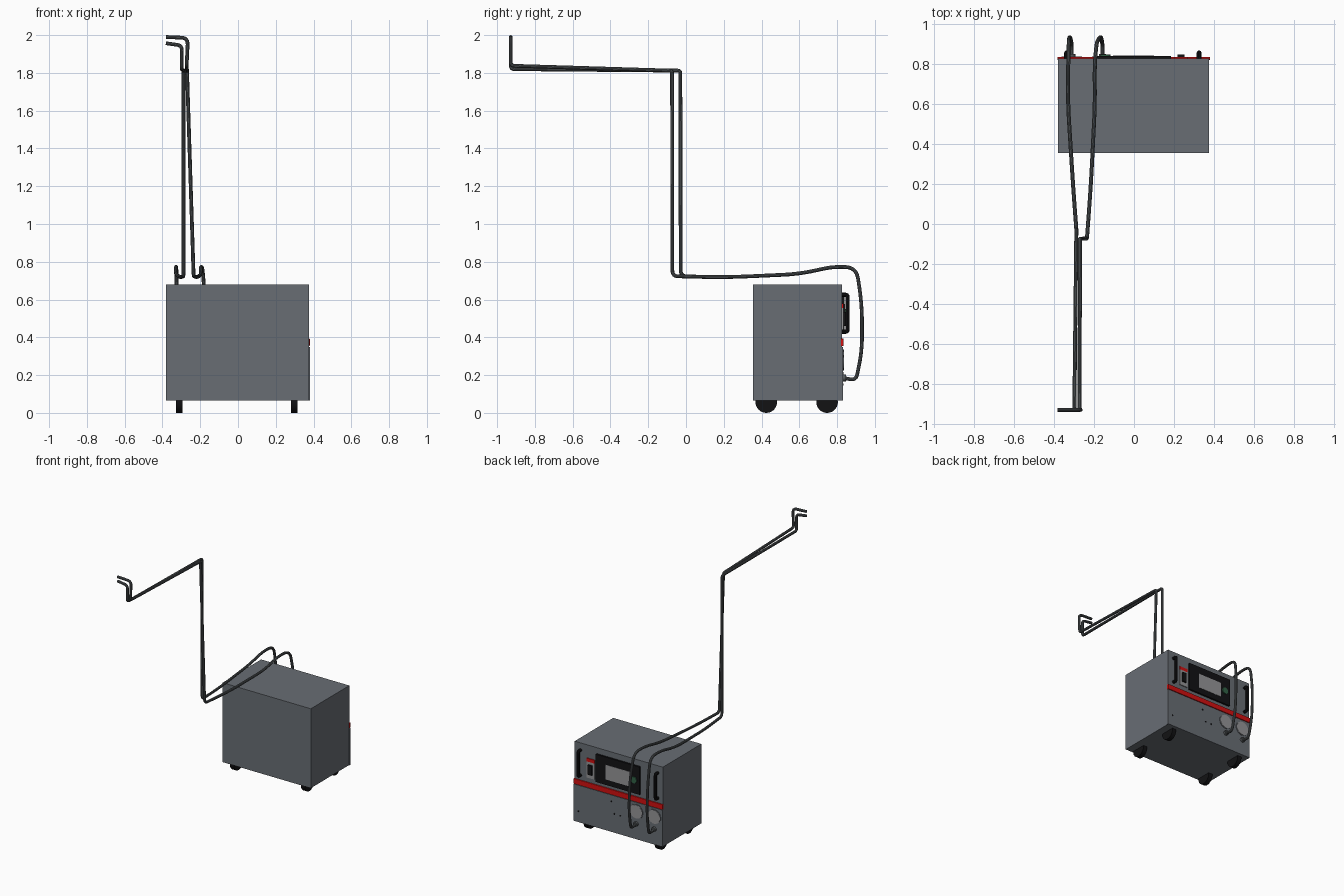
import bpy, math
from mathutils import Vector

if "Cube" in bpy.data.objects:
    bpy.data.objects.remove(bpy.data.objects["Cube"])


def mat(name, rgb):
    m = bpy.data.materials.new(name)
    m.diffuse_color = (*rgb, 1)
    m.use_nodes = True
    m.node_tree.nodes["Principled BSDF"].inputs["Base Color"].default_value = m.diffuse_color
    return m


GREY = mat("cabinet_grey", (0.14, 0.155, 0.175))
BLACK = mat("black", (0.006, 0.006, 0.007))
RED = mat("red", (0.65, 0.005, 0.005))
LIGHT = mat("light_grey", (0.3, 0.3, 0.31))
GREEN = mat("green", (0.03, 0.12, 0.06))
HOSE = mat("hose_grey", (0.09, 0.1, 0.105))


def box(name, x, y, z, m, bevel=0):
    """Box from (min, max) ranges."""
    bpy.ops.mesh.primitive_cube_add(size=1, location=[sum(r) / 2 for r in (x, y, z)])
    o = bpy.context.object
    o.name = name
    o.scale = [r[1] - r[0] for r in (x, y, z)]
    bpy.ops.object.transform_apply(location=False, rotation=False)
    o.data.materials.append(m)
    if bevel:
        b = o.modifiers.new("bevel", "BEVEL")
        b.width, b.segments = bevel, 2
    return o


def cyl(name, loc, r, depth, axis, m, n=32):
    rot = {"x": (0, math.pi / 2, 0), "y": (math.pi / 2, 0, 0), "z": (0, 0, 0)}[axis]
    bpy.ops.mesh.primitive_cylinder_add(vertices=n, radius=r, depth=depth, location=loc, rotation=rot)
    o = bpy.context.object
    o.name = name
    o.data.materials.append(m)
    bpy.ops.object.shade_smooth_by_angle()
    return o


def tube(name, pts, r, m):
    """Round tube through (x, y, z, corner_radius) points."""
    v = [Vector(p[:3]) for p in pts]
    path = [v[0]]
    for i in range(1, len(v) - 1):
        a, b = v[i - 1] - v[i], v[i + 1] - v[i]
        d = min(pts[i][3], a.length * 0.49, b.length * 0.49)
        p, q = v[i] + a.normalized() * d, v[i] + b.normalized() * d
        for k in range(7):
            t = k / 6
            path.append(p * (1 - t) ** 2 + v[i] * 2 * t * (1 - t) + q * t * t)
    path.append(v[-1])
    c = bpy.data.curves.new(name, "CURVE")
    c.dimensions = "3D"
    c.bevel_depth, c.bevel_resolution, c.use_fill_caps = r, 3, True
    s = c.splines.new("POLY")
    s.points.add(len(path) - 1)
    for sp, p in zip(s.points, path):
        sp.co = (*p, 1)
    o = bpy.data.objects.new(name, c)
    bpy.context.collection.objects.link(o)
    c.materials.append(m)
    bpy.ops.object.select_all(action="DESELECT")
    o.select_set(True)
    bpy.context.view_layer.objects.active = o
    bpy.ops.object.convert(target="MESH")
    bpy.ops.object.shade_smooth_by_angle()


# Cabinet, lower panel and red stripe
box("cabinet", (-0.38, 0.375), (0.355, 0.826), (0.065, 0.68), GREY)
box("lower_panel", (-0.381, 0.38), (0.82, 0.832), (0.065, 0.35), GREY)
box("red_stripe", (-0.382, 0.38), (0.82, 0.835), (0.353, 0.393), RED, 0.003)

# Wheels
for x in (-0.31, 0.298):
    for y in (0.425, 0.747):
        cyl("wheel", (x, y, 0.057), 0.057, 0.034, "x", BLACK)

# Control screen with frame and knob
box("screen_frame", (-0.19, 0.186), (0.82, 0.84), (0.42, 0.635), BLACK)
box("screen", (-0.105, 0.1), (0.83, 0.842), (0.463, 0.577), LIGHT)
cyl("start_knob", (-0.143, 0.842, 0.525), 0.025, 0.01, "y", GREEN)

# Power switch
box("switch_plate", (0.2, 0.27), (0.82, 0.833), (0.43, 0.555), LIGHT)
box("switch_label", (0.2, 0.27), (0.82, 0.833), (0.555, 0.58), RED)
box("switch_rocker", (0.217, 0.253), (0.82, 0.847), (0.46, 0.535), BLACK, 0.003)

# Pull handles
for x in (-0.337, 0.325):
    tube("handle", [(x, 0.82, 0.43, 0), (x, 0.855, 0.43, 0.012),
                    (x, 0.855, 0.625, 0.012), (x, 0.82, 0.625, 0)], 0.012, BLACK)

# Gauges, hose fittings and small ports
for x in (-0.157, -0.311):
    cyl("gauge_rim", (x, 0.832, 0.28), 0.057, 0.006, "y", GREY)
    cyl("gauge_face", (x, 0.834, 0.28), 0.052, 0.006, "y", LIGHT)
    cyl("hose_fitting", (x, 0.838, 0.185), 0.018, 0.02, "y", HOSE)
for x, z in ((0.057, 0.3), (-0.02, 0.21), (0.03, 0.21), (0.34, 0.15)):
    cyl("port", (x, 0.832, z), 0.006, 0.006, "y", BLACK, 12)

# Hoses from the cabinet front over the top to the raised arm
tube("outer_hose", [
    (-0.311, 0.835, 0.185, 0), (-0.312, 0.90, 0.172, 0.05), (-0.318, 0.932, 0.33, 0.15),
    (-0.324, 0.932, 0.57, 0.15), (-0.326, 0.902, 0.77, 0.12), (-0.329, 0.78, 0.775, 0.06),
    (-0.33, 0.6, 0.735, 0.15), (-0.305, 0.2, 0.717, 0.2), (-0.288, -0.028, 0.724, 0.03),
    (-0.288, -0.03, 1.812, 0.015), (-0.298, -0.928, 1.82, 0.02),
    (-0.297, -0.928, 1.945, 0.025), (-0.382, -0.928, 1.957, 0)], 0.01, HOSE)
tube("inner_hose", [
    (-0.157, 0.835, 0.185, 0), (-0.158, 0.90, 0.172, 0.05), (-0.163, 0.932, 0.33, 0.15),
    (-0.172, 0.932, 0.57, 0.15), (-0.188, 0.902, 0.77, 0.12), (-0.197, 0.78, 0.775, 0.06),
    (-0.195, 0.6, 0.735, 0.15), (-0.215, 0.2, 0.717, 0.2), (-0.235, -0.072, 0.724, 0.03),
    (-0.27, -0.074, 1.812, 0.015), (-0.272, -0.928, 1.838, 0.02),
    (-0.265, -0.928, 1.985, 0.035), (-0.382, -0.928, 1.99, 0)], 0.01, HOSE)
